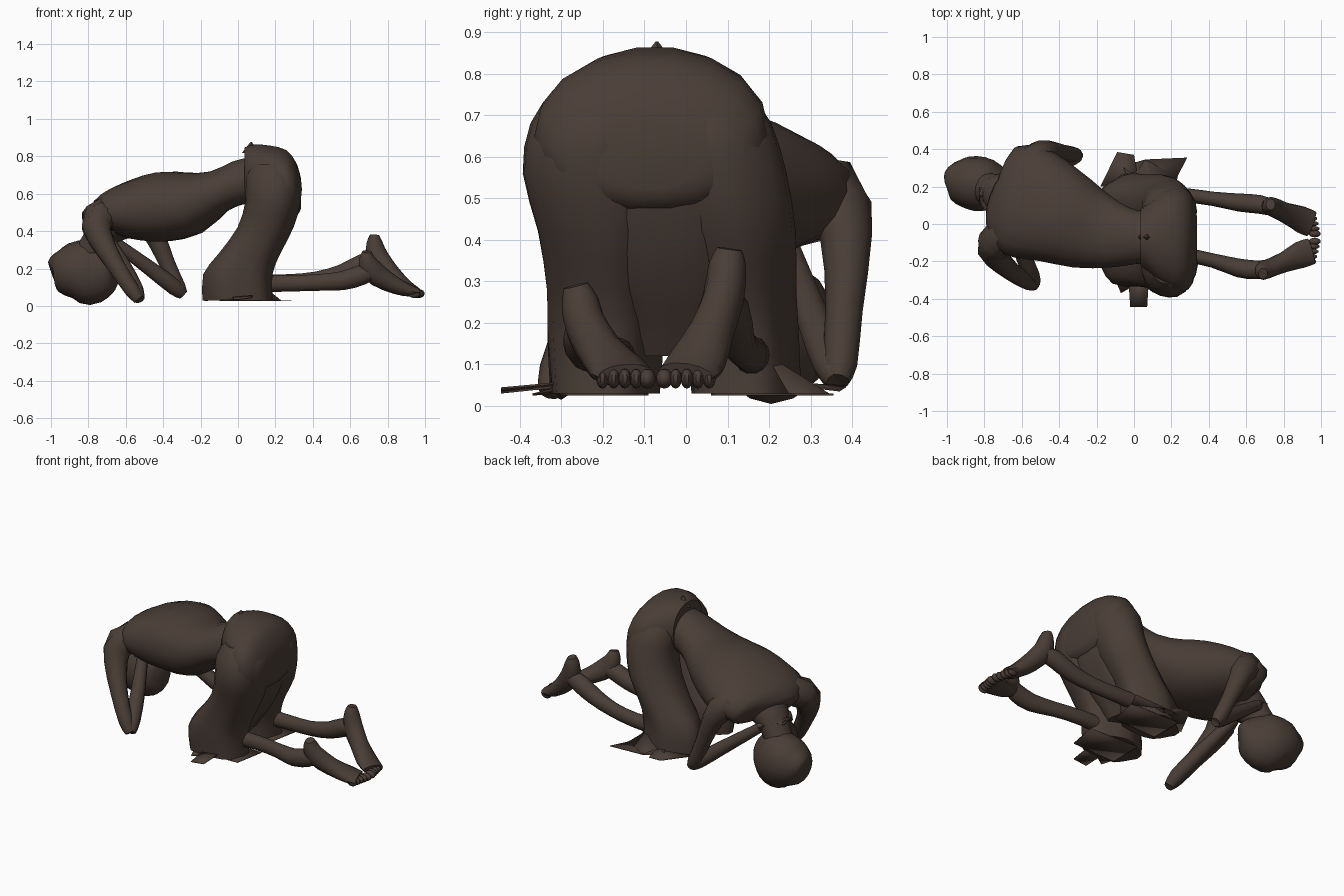
import bpy, bmesh, math
from mathutils import Vector

mat = bpy.data.materials.new("dark_brown")
mat.diffuse_color = (0.068, 0.047, 0.037, 1)


def finish(name, bm, angle=50):
    bmesh.ops.recalc_face_normals(bm, faces=bm.faces)
    me = bpy.data.meshes.new(name)
    bm.to_mesh(me)
    bm.free()
    ob = bpy.data.objects.new(name, me)
    bpy.context.collection.objects.link(ob)
    me.materials.append(mat)
    bpy.ops.object.select_all(action='DESELECT')
    ob.select_set(True)
    bpy.context.view_layer.objects.active = ob
    bpy.ops.object.shade_smooth_by_angle(angle=math.radians(angle))
    return ob


def refine(secs, n=2):
    """Catmull-Rom interpolation of the sections"""
    out = []
    for i in range(len(secs) - 1):
        p0, p1, p2, p3 = (secs[max(0, min(len(secs) - 1, i + k))] for k in (-1, 0, 1, 2))
        for s in range(n):
            t = s / n
            out.append([0.5 * (2 * b + (c - a) * t + (2 * a - 5 * b + 4 * c - d) * t * t
                        + (3 * b - a - 3 * c + d) * t ** 3) for a, b, c, d in zip(p0, p1, p2, p3)])
    return out + [list(secs[-1])]


def loft(name, secs, side=(0, 1, 0), side_end=None, up=None, sides=14, fold=0.0, waves=5, boxy=1.0):
    """Skin through sections (x, y, z, half width, half height)"""
    secs = refine(secs)
    bm = bmesh.new()
    rings = []
    for i, s in enumerate(secs):
        c = Vector(s[:3])
        tan = (Vector(secs[min(i + 1, len(secs) - 1)][:3]) - Vector(secs[max(i - 1, 0)][:3])).normalized()
        t = i / (len(secs) - 1)
        sd = Vector(side).lerp(Vector(side_end or side), t).normalized()
        if up:
            u = Vector(up)
        else:
            sd = (sd - tan * sd.dot(tan)).normalized()
            u = tan.cross(sd)
        ring = []
        for k in range(sides):
            a = 2 * math.pi * k / sides
            ca, sa = (math.copysign(abs(f) ** boxy, f) for f in (math.cos(a), math.sin(a)))
            r = 1 + fold * t * math.sin(waves * a + 2 * t)
            ring.append(bm.verts.new(c + sd * (ca * s[3] * r) + u * (sa * s[4] * r)))
        rings.append(ring)
    for a, b in zip(rings, rings[1:]):
        for k in range(sides):
            j = (k + 1) % sides
            bm.faces.new((a[k], a[j], b[j], b[k]))
    bm.faces.new(rings[0])
    bm.faces.new(rings[-1])
    return finish(name, bm)


def limb(name, pts, sides=10):
    return loft(name, [(x, y, z, r, r) for x, y, z, r in pts], sides=sides)


def ball(name, c, r):
    bm = bmesh.new()
    bmesh.ops.create_uvsphere(bm, u_segments=10, v_segments=7, radius=1)
    for v in bm.verts:
        v.co = Vector([v.co[i] * r[i] + c[i] for i in range(3)])
    return finish(name, bm)


def flap(name, pts):
    """Thin loose cloth"""
    bm = bmesh.new()
    bm.faces.new([bm.verts.new(p) for p in pts])
    bmesh.ops.triangulate(bm, faces=bm.faces)
    ob = finish(name, bm, 20)
    m = ob.modifiers.new("thick", 'SOLIDIFY')
    m.thickness = 0.005


# torso, twisting from waist to shoulders
loft("torso", [(0.09, -0.07, 0.68, .14, .12), (0.01, -0.07, 0.66, .145, .12), (-0.1, -0.06, 0.615, .175, .115),
               (-0.25, -0.02, 0.55, .225, .17), (-0.4, 0.045, 0.53, .265, .188), (-0.53, 0.1, 0.515, .3, .165),
               (-0.64, 0.14, 0.50, .295, .13), (-0.70, 0.15, 0.475, .24, .1), (-0.73, 0.16, 0.455, .13, .06)],
     side=(0, 1, 0), side_end=(0.42, 0.9, 0), sides=18, boxy=0.92)

# neck and head
loft("neck", [(-0.6, 0.12, 0.48, .15, .12), (-0.7, 0.15, 0.42, .12, .1), (-0.76, 0.18, 0.34, .09, .08),
              (-0.82, 0.2, 0.24, .09, .08)])
loft("head", [(-0.995, 0.24, 0.18, .05, .06), (-0.975, 0.24, 0.185, .09, .095), (-0.93, 0.23, 0.185, .125, .13),
              (-0.86, 0.22, 0.19, .145, .16), (-0.79, 0.205, 0.18, .142, .175), (-0.72, 0.18, 0.19, .112, .148),
              (-0.67, 0.16, 0.2, .08, .1), (-0.65, 0.15, 0.2, .04, .06)], side=(0.2, 1, 0), sides=16)

# arms: shoulder to elbow to nape
limb("upper_arm_near", [(-0.66, -0.0, 0.51, .09), (-0.75, -0.105, 0.465, .092), (-0.74, -0.17, 0.37, .07),
                        (-0.655, -0.255, 0.22, .05), (-0.57, -0.31, 0.09, .043), (-0.53, -0.325, 0.035, .03)])
limb("forearm_near", [(-0.53, -0.32, 0.035, .03), (-0.55, -0.27, 0.09, .045), (-0.61, -0.13, 0.21, .042),
                      (-0.70, 0.05, 0.37, .03)])
limb("upper_arm_far", [(-0.57, 0.24, 0.51, .1), (-0.53, 0.345, 0.51, .092), (-0.46, 0.385, 0.41, .063),
                       (-0.38, 0.38, 0.23, .045), (-0.32, 0.37, 0.1, .042), (-0.295, 0.365, 0.06, .028)])
limb("forearm_far", [(-0.295, 0.365, 0.06, .028), (-0.34, 0.35, 0.1, .045), (-0.47, 0.31, 0.2, .042),
                     (-0.70, 0.25, 0.37, .03)])
# clasped hands on the nape
for nm, y0, y1 in (("near", 0.05, 0.13), ("far", 0.25, 0.17)):
    loft("hand_" + nm, [(-0.69, y0, 0.37, .03, .025), (-0.75, (y0 + y1) / 2, 0.405, .045, .025),
                        (-0.79, y1, 0.405, .04, .02)], sides=8)
    for i in range(4):
        f = (y1 - y0) * 0.9
        x = -0.735 - 0.024 * i
        limb(f"finger_{nm}_{i}", [(x, y1 - f * .3, 0.405, .013), (x - .01, y1 + f * .3, 0.415, .013),
                                  (x - .01, y1 + f * .9, 0.395, .009)], 6)

# hips with a raised waistband
loft("hips", [(0.035, -0.07, 0.695, .15, .155), (0.09, -0.075, 0.70, .2, .165), (0.17, -0.075, 0.675, .265, .185),
              (0.26, -0.085, 0.65, .28, .185), (0.315, -0.085, 0.62, .23, .14), (0.337, -0.085, 0.6, .12, .08)],
     up=(0, 0, 1), sides=18, boxy=0.95)
bm = bmesh.new()
bmesh.ops.create_cone(bm, cap_ends=True, segments=4, radius1=.05, radius2=.003, depth=.06)
for v in bm.verts:
    v.co += Vector((0.07, -0.07, 0.847))
finish("waistband_peak", bm)

# baggy trouser legs
loft("trouser_near", [(0.18, -0.2, 0.76, .12, .1), (0.185, -0.21, 0.68, .165, .15), (0.185, -0.22, 0.56, .175, .148),
                      (0.145, -0.205, 0.42, .155, .15), (0.06, -0.2, 0.28, .14, .165), (0.0, -0.2, 0.17, .14, .185),
                      (-0.0, -0.2, 0.03, .13, .185)], up=(1, 0, 0), sides=20, fold=.06)
loft("trouser_far", [(0.18, 0.05, 0.76, .1, .1), (0.185, 0.06, 0.68, .145, .145), (0.185, 0.075, 0.56, .165, .145),
                     (0.145, 0.10, 0.42, .16, .15), (0.06, 0.12, 0.28, .14, .16), (0.0, 0.13, 0.17, .135, .18),
                     (0.0, 0.14, 0.03, .13, .18)], up=(1, 0, 0), sides=20, fold=.06)
# cloth hanging between the legs in folds
loft("seat_cloth", [(0.22, -0.07, 0.6, .22, .11), (0.2, -0.06, 0.45, .2, .1), (0.14, -0.05, 0.3, .17, .095),
                    (0.09, -0.04, 0.2, .14, .08), (0.06, -0.04, 0.12, .12, .06)],
     up=(1, 0, 0), sides=24, fold=.1, waves=7)

# loose hems on the floor
flap("hem_far_front", [(-0.18, 0.2, 0.03), (-0.09, 0.385, 0.05), (0.0, 0.37, 0.04), (0.03, 0.2, 0.06)])
flap("hem_far_back", [(-0.02, 0.22, 0.07), (-0.06, 0.31, 0.05), (0.06, 0.345, 0.03), (0.285, 0.355, 0.03),
                      (0.23, 0.25, 0.03), (0.12, 0.2, 0.12)])
flap("hem_near", [(-0.03, -0.3, 0.05), (-0.02, -0.445, 0.035), (0.07, -0.445, 0.045), (0.08, -0.28, 0.06)])
flap("hem_near_front", [(-0.12, -0.25, 0.04), (-0.07, -0.37, 0.03), (0.0, -0.33, 0.04), (0.02, -0.2, 0.06)])
for nm, y in (("near", -0.2), ("far", 0.16)):
    flap("hem_base_" + nm, [(-0.1, y - .1, 0.03), (0.2, y - .09, 0.03), (0.235, y + .1, 0.03), (-0.1, y + .11, 0.03)])

# bare shins, narrow and deep below the knee, running into the ankles
loft("shin_near", [(0.0, -0.17, 0.12, .05, .05), (0.25, -0.165, 0.12, .04, .045), (0.42, -0.195, 0.125, .038, .045),
                   (0.56, -0.235, 0.135, .05, .052), (0.66, -0.245, 0.165, .05, .055), (0.74, -0.23, 0.19, .042, .04)])
loft("shin_far", [(0.0, 0.16, 0.12, .05, .05), (0.25, 0.155, 0.125, .04, .045), (0.42, 0.135, 0.14, .038, .045),
                  (0.56, 0.115, 0.175, .048, .05), (0.67, 0.105, 0.225, .05, .055), (0.77, 0.08, 0.255, .042, .04)])
# feet, heel to toe, with five toes each
foot_paths = {
    "near": [(0.69, -0.265, 0.29, .03, .025), (0.69, -0.255, 0.25, .045, .045), (0.715, -0.24, 0.19, .05, .062),
             (0.8, -0.205, 0.13, .055, .052), (0.89, -0.165, 0.09, .072, .038), (0.95, -0.145, 0.075, .07, .026)],
    "far": [(0.73, 0.105, 0.378, .03, .025), (0.73, 0.1, 0.34, .045, .042), (0.745, 0.09, 0.26, .05, .06),
            (0.81, 0.06, 0.175, .055, .055), (0.89, 0.025, 0.105, .072, .042), (0.95, 0.0, 0.078, .07, .026)]}
for nm, path in foot_paths.items():
    loft("foot_" + nm, path, sides=12)
    big = 1 if nm == "near" else -1
    for i in range(5):
        y = path[-1][1] + big * (0.052 - 0.027 * i)
        ball(f"toe_{nm}_{i}", (0.966 - 0.006 * i, y, 0.066), (.034, .02 if i == 0 else .015, .024))
